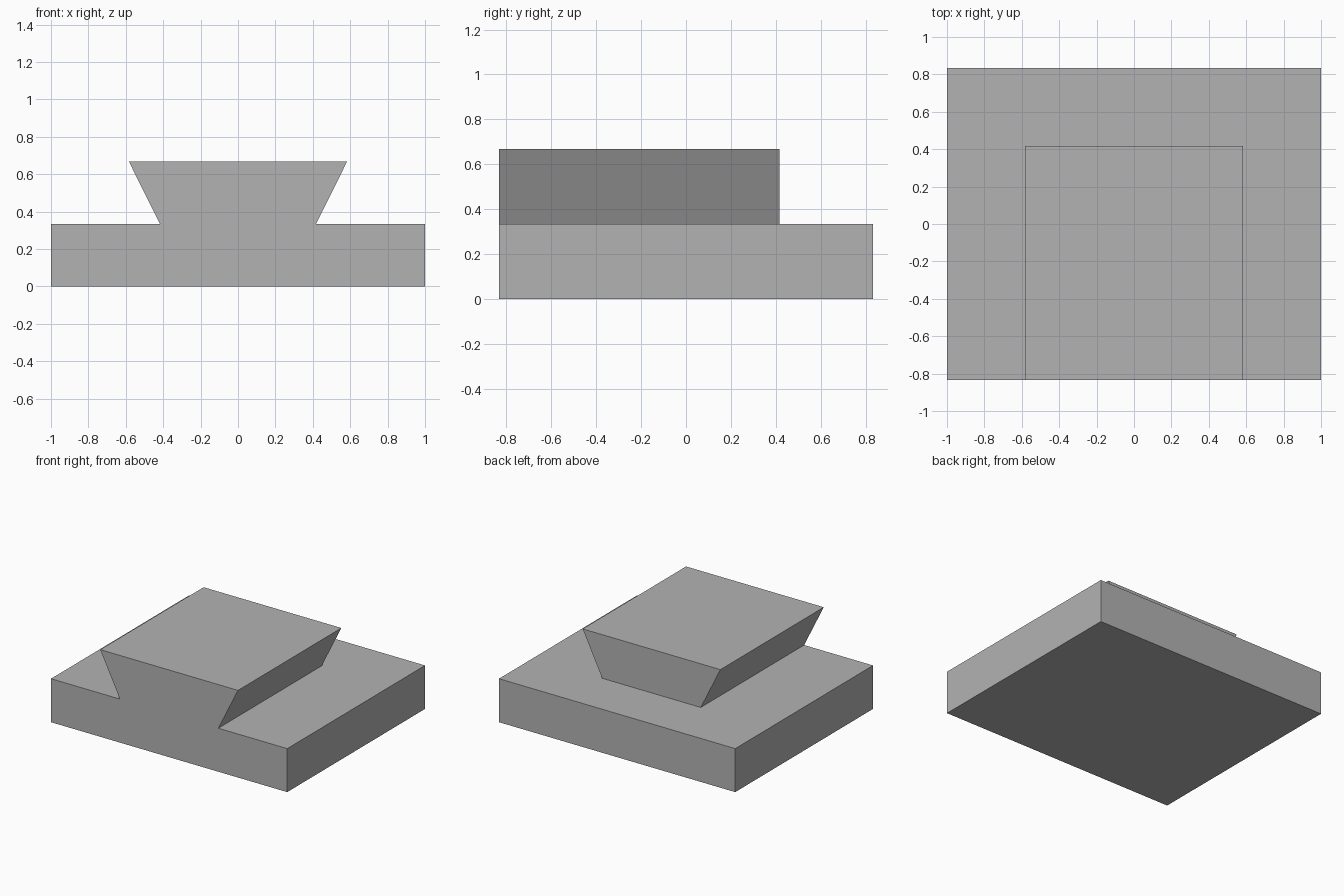
import bpy
import bmesh
import math

cube = bpy.data.objects.get("Cube")
if cube:
    bpy.data.objects.remove(cube, do_unlink=True)

# Main dimensions
HALF_W, HALF_D = 1.0, 0.833
BASE_H, TOP_H = 0.333, 0.667
NECK, FLARE = 0.417, 0.583
RAIL_END = 0.417

# Plain grey
grey = bpy.data.materials.new("grey")
grey.use_nodes = True
colour = (0.45, 0.45, 0.45, 1.0)
grey.diffuse_color = colour
grey.node_tree.nodes["Principled BSDF"].inputs["Base Color"].default_value = colour


def extrude_back(bm, faces, distance):
    """Extrude faces towards the back and return the new end faces."""
    geom = bmesh.ops.extrude_face_region(bm, geom=faces)["geom"]
    verts = [g for g in geom if isinstance(g, bmesh.types.BMVert)]
    bmesh.ops.translate(bm, verts=verts, vec=(0, distance, 0))
    return [g for g in geom if isinstance(g, bmesh.types.BMFace)]


bm = bmesh.new()


def point(x, z):
    return bm.verts.new((x, -HALF_D, z))


# Front profile: slab and flared rail share the neck edge
neck_l, neck_r = point(-NECK, BASE_H), point(NECK, BASE_H)
slab = bm.faces.new([point(-HALF_W, 0), point(HALF_W, 0), point(HALF_W, BASE_H),
                     neck_r, neck_l, point(-HALF_W, BASE_H)])
rail = bm.faces.new([neck_l, neck_r, point(FLARE, TOP_H), point(-FLARE, TOP_H)])

# Both run to the end of the rail, then the slab alone continues
ends = extrude_back(bm, [slab, rail], RAIL_END + HALF_D)
slab_end = min(ends, key=lambda f: f.calc_center_median().z)
extrude_back(bm, [slab_end], HALF_D - RAIL_END)

# Merge coplanar faces into clean panels
bmesh.ops.recalc_face_normals(bm, faces=bm.faces)
bmesh.ops.dissolve_limit(bm, angle_limit=math.radians(1), verts=bm.verts, edges=bm.edges)

mesh = bpy.data.meshes.new("dovetail_block")
bm.to_mesh(mesh)
bm.free()
mesh.materials.append(grey)
block = bpy.data.objects.new("dovetail_block", mesh)
bpy.context.collection.objects.link(block)
